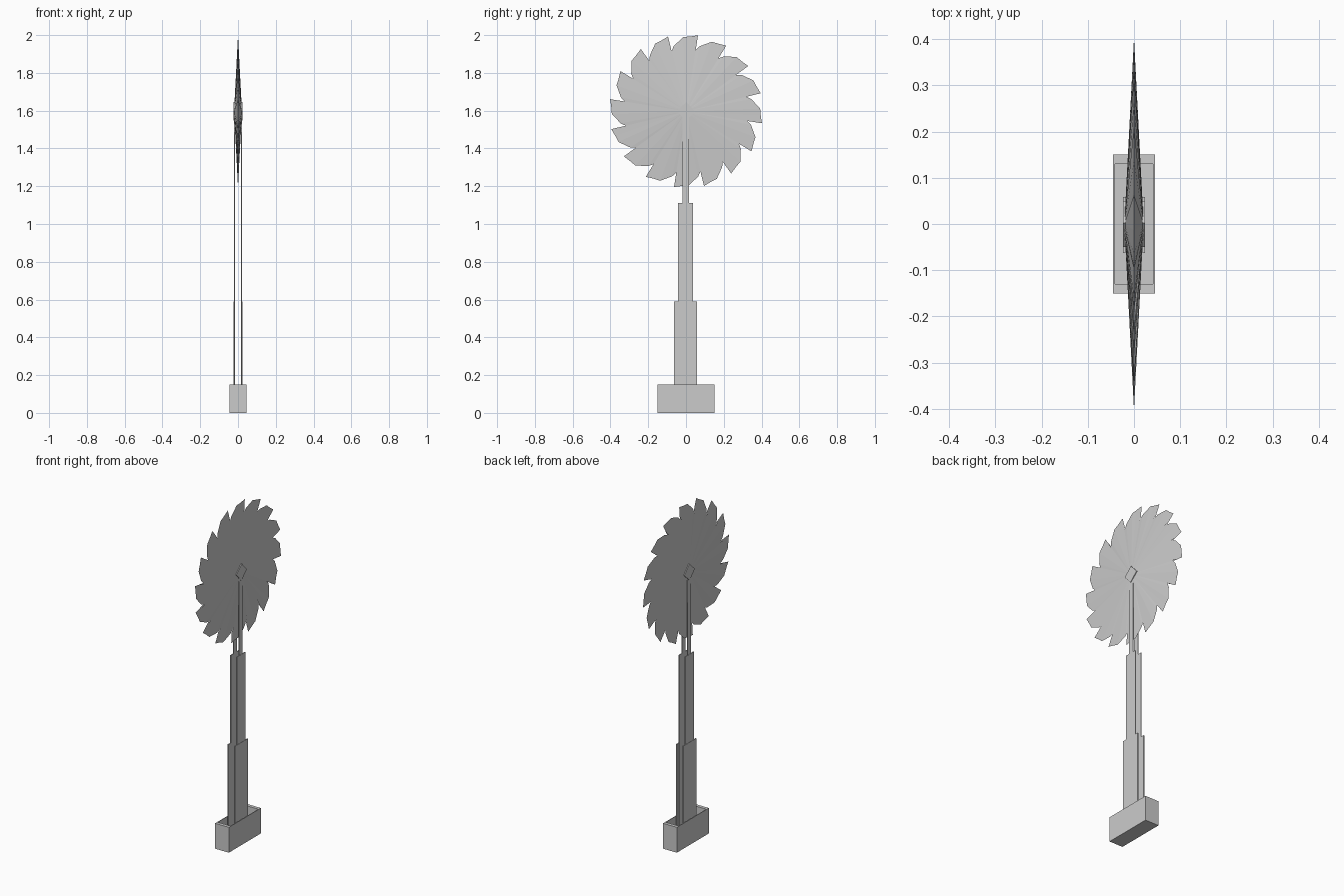
import bpy, bmesh, math
from mathutils import Matrix, Vector

if "Cube" in bpy.data.objects:
    bpy.data.objects.remove(bpy.data.objects["Cube"])

grey = bpy.data.materials.new("plain grey")
grey.diffuse_color = (0.6, 0.6, 0.6, 1)
grey.use_nodes = True
grey.node_tree.nodes["Principled BSDF"].inputs["Base Color"].default_value = grey.diffuse_color

HUB_Z = 1.597
TEETH = 16


def add_object(name, bm):
    bmesh.ops.recalc_face_normals(bm, faces=bm.faces[:])
    mesh = bpy.data.meshes.new(name)
    bm.to_mesh(mesh)
    bm.free()
    mesh.materials.append(grey)
    obj = bpy.data.objects.new(name, mesh)
    bpy.context.collection.objects.link(obj)
    return obj


def box(name, low, high, turn=0):
    low, high = Vector(low), Vector(high)
    size = high - low
    bm = bmesh.new()
    bmesh.ops.create_cube(bm, size=1, matrix=Matrix.Translation((low + high) / 2)
                          @ Matrix.Rotation(turn, 4, 'X')
                          @ Matrix.Diagonal((*size, 1)))
    return add_object(name, bm)


# Open-topped base: four walls around a sunken floor
bm = bmesh.new()
rings = []
for hx, hy, z in ((.045, .15, 0), (.045, .15, .15), (.041, .13, .15), (.041, .13, .02)):
    rings.append([bm.verts.new((sx * hx, sy * hy, z))
                  for sx, sy in ((-1, -1), (1, -1), (1, 1), (-1, 1))])
for a, b in zip(rings, rings[1:]):
    for i in range(4):
        j = (i + 1) % 4
        bm.faces.new((a[i], a[j], b[j], b[i]))
bm.faces.new(rings[0])
bm.faces.new(rings[-1])
add_object("base_box", bm)

# Pair of telescoping arms, one on each side of the blade
for side, label in ((-1, "left"), (1, "right")):
    for part, half_y, z0, z1, x0, x1 in (("lower", .061, .02, .59, .018, .0235),
                                         ("middle", .040, .02, 1.11, .017, .0220),
                                         ("upper", .017, .02, HUB_Z, .016, .0205)):
        xs = sorted((side * x0, side * x1))
        box(f"{label}_{part}_arm", (xs[0], -half_y - .002, z0), (xs[1], half_y - .002, z1))

# Square axle through the blade, standing on its corner
box("axle", (-.0235, -.035, HUB_Z - .035), (.0235, .035, HUB_Z + .035), math.radians(43))

# Saw blade: thick at the hub, tapering to a sharp toothed rim
bm = bmesh.new()
rim = []
step = 360 / TEETH
for i in range(TEETH):
    for offset, radius in ((0, .407), (6, .396), (11, .393), (19.5, .352), (26.5, .302)):
        a = math.radians(-9 + i * step + offset)
        rim.append(bm.verts.new((0, radius * math.cos(a), HUB_Z + radius * math.sin(a))))
for x in (-.021, .021):
    centre = bm.verts.new((x, 0, HUB_Z))
    for a, b in zip(rim, rim[1:] + rim[:1]):
        bm.faces.new((centre, a, b))
add_object("saw_blade", bm)
